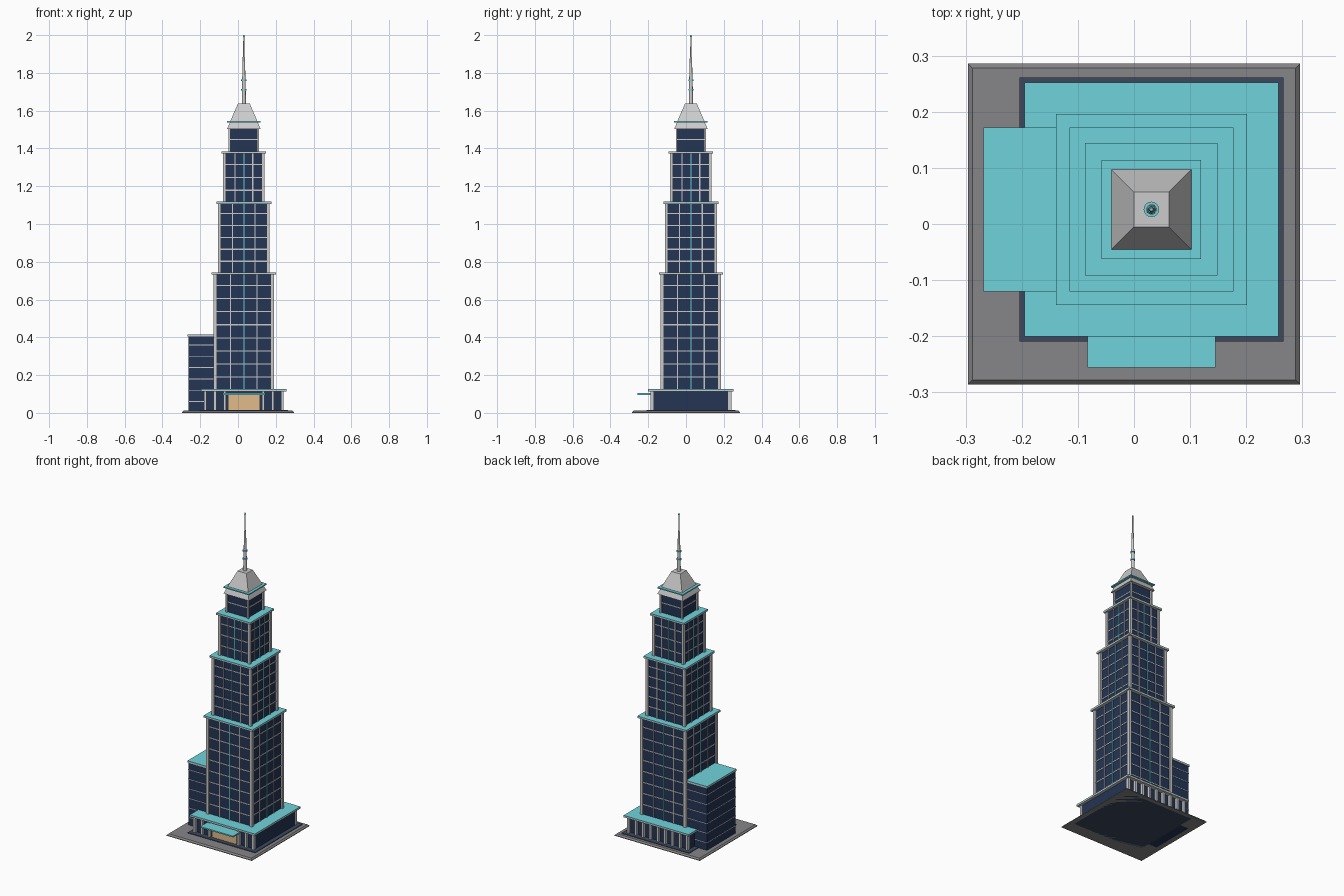
import bpy, bmesh
from mathutils import Matrix, Vector

if "Cube" in bpy.data.objects:
    bpy.data.objects.remove(bpy.data.objects["Cube"])

CX, CY = 0.031, 0.026  # tower axis


def material(name, rgb):
    m = bpy.data.materials.new(name)
    m.diffuse_color = (*rgb, 1)
    m.use_nodes = True
    m.node_tree.nodes["Principled BSDF"].inputs["Base Color"].default_value = m.diffuse_color
    return m


GLASS = material("navy_glass", (0.017, 0.035, 0.09))
TEAL = material("teal", (0.16, 0.65, 0.72))
PAVING = material("paving", (0.24, 0.24, 0.25))
DARK = material("dark_plinth", (0.045, 0.065, 0.11))
GLOW = material("warm_light", (0.75, 0.5, 0.26))


def finish(name, bm, mat=None):
    me = bpy.data.meshes.new(name)
    bm.to_mesh(me)
    bm.free()
    ob = bpy.data.objects.new(name, me)
    bpy.context.collection.objects.link(ob)
    if mat:
        me.materials.append(mat)
    return ob


def boxes(name, items, mat=None):
    """Each item is x0, x1, y0, y1, z0, z1."""
    bm = bmesh.new()
    for x0, x1, y0, y1, z0, z1 in items:
        c = Vector((x0 + x1, y0 + y1, z0 + z1)) / 2
        bmesh.ops.create_cube(bm, size=1, matrix=Matrix.Translation(c) @ Matrix.Diagonal((x1 - x0, y1 - y0, z1 - z0, 1)))
    return finish(name, bm, mat)


def sq(h, z0, z1, hy=None, cx=CX, cy=CY):
    hy = hy or h
    return (cx - h, cx + h, cy - hy, cy + hy, z0, z1)


def frustum(name, h0, h1, z0, z1, mat=None):
    bm = bmesh.new()
    lo, hi = [[bm.verts.new((CX + sx * h, CY + sy * h, z)) for sx, sy in ((-1, -1), (1, -1), (1, 1), (-1, 1))]
              for h, z in ((h0, z0), (h1, z1))]
    bm.faces.new(lo[::-1])
    bm.faces.new(hi)
    for i in range(4):
        j = (i + 1) % 4
        bm.faces.new((lo[i], lo[j], hi[j], hi[i]))
    return finish(name, bm, mat)


def rod(name, r0, r1, z0, z1, mat=None):
    bm = bmesh.new()
    bmesh.ops.create_cone(bm, cap_ends=True, segments=16, radius1=r0, radius2=r1, depth=z1 - z0,
                          matrix=Matrix.Translation((CX, CY, (z0 + z1) / 2)))
    ob = finish(name, bm, mat)
    for p in ob.data.polygons:
        p.use_smooth = len(p.vertices) == 4
    return ob


def cornice(name, x0, x1, y0, y1, z):
    """Grey ledge with a teal roof sheet on it."""
    boxes(name + "_ledge", [(x0, x1, y0, y1, z - 0.012, z - 0.004)])
    boxes(name + "_roof", [(x0, x1, y0, y1, z - 0.004, z)], TEAL)


def face_strips(h, off, w, out, z0, z1):
    """One upright strip on each of the four faces."""
    e = h + out
    return [(CX + off - w, CX + off + w, CY - e, CY - h + 0.004, z0, z1),
            (CX + off - w, CX + off + w, CY + h - 0.004, CY + e, z0, z1),
            (CX - e, CX - h + 0.004, CY + off - w, CY + off + w, z0, z1),
            (CX + h - 0.004, CX + e, CY + off - w, CY + off + w, z0, z1)]


def tier(name, h, roof_h, z0, z1, floors, pillar, cols=True):
    boxes(name + "_glass", [sq(h, z0, z1 - 0.012)], GLASS)
    step = (z1 - z0) / floors
    boxes(name + "_floor_bands", [sq(h + 0.003, z0 + i * step - 0.003, z0 + i * step + 0.003)
                                  for i in range(1, floors)])
    # corner pillars
    d = h + 0.01 - pillar
    boxes(name + "_corner_pillars", [sq(pillar, z0, z1 - 0.012, cx=CX + sx * d, cy=CY + sy * d)
                                     for sx in (-1, 1) for sy in (-1, 1)])
    if cols:
        bars = []
        for s in (-1, 1):
            bars += face_strips(h, s * h * 0.47, 0.003, 0.005, z0, z1 - 0.012)
        boxes(name + "_mullions", bars)
        boxes(name + "_light_strips", face_strips(h, 0, 0.003, 0.006, z0, z1 - 0.012), TEAL)
    if roof_h:
        cornice(name, *sq(roof_h, 0, 0)[:4], z1)


# ground slab with chamfered rim
slab = boxes("ground_slab", [(-0.296, 0.296, -0.286, 0.286, 0, 0.012)], PAVING)
bm = bmesh.new()
bm.from_mesh(slab.data)
bmesh.ops.bevel(bm, geom=[e for e in bm.edges if all(v.co.z > 0.01 for v in e.verts)],
                offset=0.008, segments=1, affect='EDGES')
bm.to_mesh(slab.data)
bm.free()
boxes("podium_plinth", [sq(0.235, 0, 0.016)], DARK)

# podium with front and back columns
boxes("podium_glass", [sq(0.208, 0.012, 0.116, 0.198)], GLASS)
cols = []
for i in range(9):
    x = CX - 0.204 + i * 0.051
    for s in (-1, 1):
        if s < 0 and abs(x - CX) < 0.09:
            continue
        cols.append(sq(0.007, 0.014, 0.114, 0.009, cx=x, cy=CY + s * 0.206))
boxes("podium_columns", cols)
cornice("podium", *sq(0.2265, 0, 0)[:4], 0.126)

# entrance
boxes("entrance_doors", [(CX - 0.085, CX + 0.085, CY - 0.208, CY - 0.19, 0.016, 0.098)], GLOW)
boxes("entrance_canopy", [(CX - 0.114, CX + 0.114, -0.256, CY - 0.195, 0.096, 0.104)], TEAL)

# side wing
boxes("wing_glass", [(-0.263, CX - 0.14, CY - 0.141, CY + 0.141, 0, 0.404)], GLASS)
boxes("wing_floor_bands", [(-0.265, CX - 0.145, CY - 0.143, CY + 0.143, z - 0.002, z + 0.002)
                           for z in [0.06 * i for i in range(1, 7)]])
cornice("wing", -0.268, CX - 0.145, CY - 0.146, CY + 0.146, 0.416)

# stepped tower tiers
tier("lower_tier", 0.150, 0.170, 0.12, 0.744, 9, 0.009)
tier("middle_tier", 0.127, 0.146, 0.74, 1.118, 6, 0.008)
tier("upper_tier", 0.100, 0.118, 1.11, 1.384, 4, 0.008)
tier("top_tier", 0.070, None, 1.38, 1.515, 2, 0.005, cols=False)

# crown
frustum("crown_band", 0.0885, 0.073, 1.503, 1.54)
boxes("crown_ledge", [sq(0.0885, 1.538, 1.545)], TEAL)
frustum("crown_roof", 0.0715, 0.031, 1.545, 1.638)

# spire
rod("spire_base", 0.011, 0.009, 1.635, 1.78)
rod("spire_shaft", 0.008, 0.006, 1.78, 1.885)
rod("spire_needle", 0.004, 0.003, 1.885, 1.992)
rod("spire_tip", 0.005, 0.003, 1.99, 2.0, TEAL)
for i, z in enumerate((1.712, 1.762)):
    rod(f"spire_ring_{i + 1}", 0.0138, 0.0138, z - 0.004, z + 0.004, TEAL)
